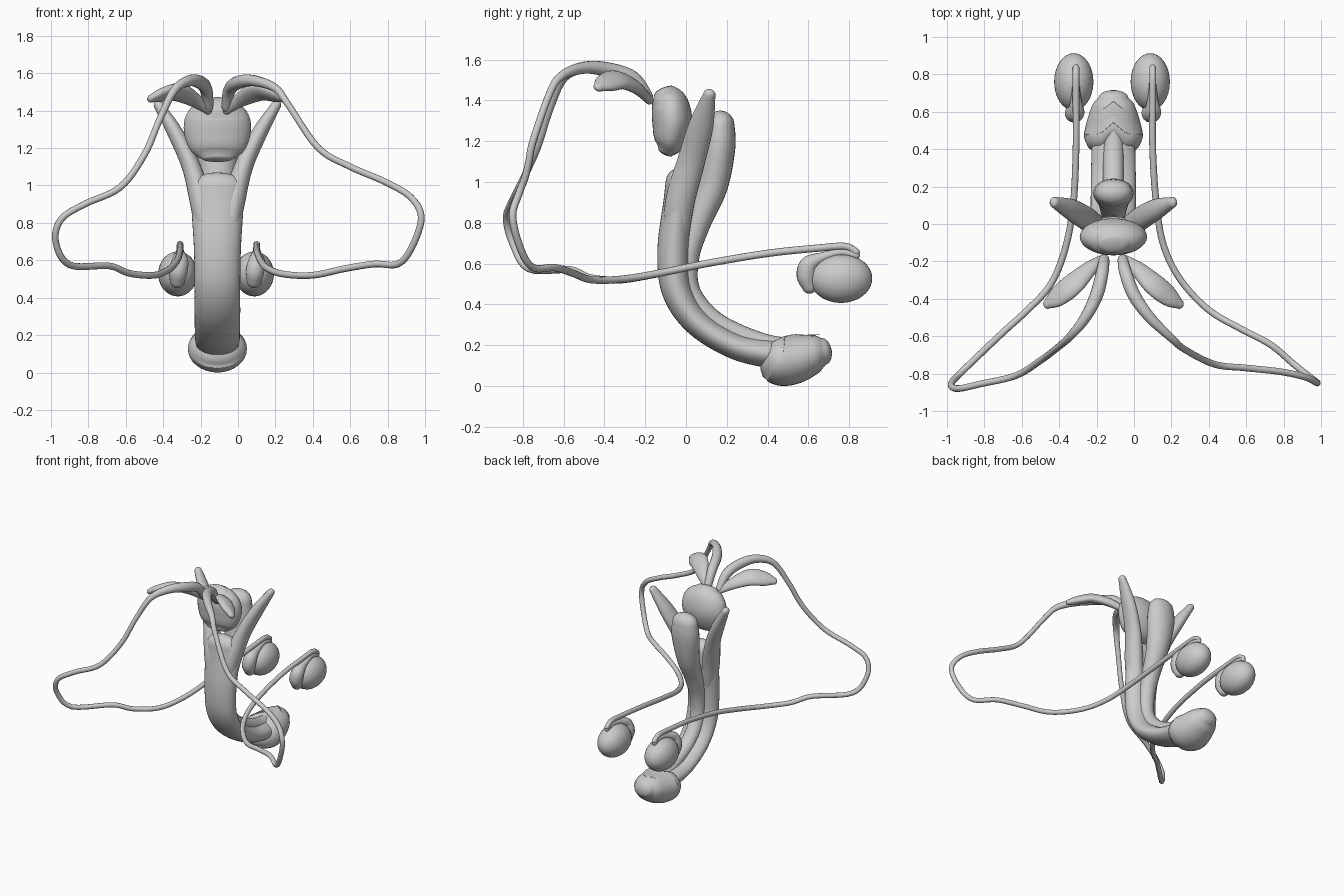
import bpy, bmesh, math
from mathutils import Vector

CX = -0.11  # plane of symmetry


def spline(pts, steps):
    """Catmull-Rom interpolation of tuples of any length."""
    out, n = [], len(pts)
    for i in range(n - 1):
        p0, p1, p2, p3 = (pts[max(i - 1, 0)], pts[i], pts[i + 1], pts[min(i + 2, n - 1)])
        for s in range(steps):
            t = s / steps
            out.append([0.5 * (2 * b + (c - a) * t + (2 * a - 5 * b + 4 * c - d) * t * t
                               + (3 * b - a - 3 * c + d) * t ** 3)
                        for a, b, c, d in zip(p0, p1, p2, p3)])
    out.append(list(pts[-1]))
    return out


def sweep(name, pts, sides=24, steps=6, cap=1.0, edit=None):
    """Loft ellipses (x, y, z, half width, half depth) along a path with rounded ends."""
    rows = spline(pts, steps)
    pos = [Vector(r[:3]) for r in rows]
    rad = [(r[3], r[4]) for r in rows]
    side, rings = Vector((1, 0, 0)), []
    for i, p in enumerate(pos):
        tan = (pos[min(i + 1, len(pos) - 1)] - pos[max(i - 1, 0)]).normalized()
        side = (side - tan * side.dot(tan)).normalized()
        up = tan.cross(side)
        a, b = rad[i]
        ends = [(0, 1)]
        caps = [(math.sin(q) * min(a, b) * cap, math.cos(q)) for q in (0.4, 0.8, 1.2, 1.5)]
        if i == 0:
            ends = [(-o, s) for o, s in reversed(caps)] + ends
        if i == len(pos) - 1:
            ends = ends + caps
        for off, s in ends:
            rings.append([p + tan * off + side * (a * s * math.cos(k * math.tau / sides))
                          + up * (b * s * math.sin(k * math.tau / sides)) for k in range(sides)])
    bm = bmesh.new()
    vr = [[bm.verts.new(edit(v) if edit else v) for v in ring] for ring in rings]
    for r, q in zip(vr, vr[1:]):
        for k in range(sides):
            j = (k + 1) % sides
            bm.faces.new((r[k], r[j], q[j], q[k]))
    bm.faces.new(vr[0])
    bm.faces.new(vr[-1])
    bmesh.ops.recalc_face_normals(bm, faces=bm.faces)
    return finish(name, bm)


def finish(name, bm):
    me = bpy.data.meshes.new(name)
    bm.to_mesh(me)
    bm.free()
    me.polygons.foreach_set("use_smooth", [True] * len(me.polygons))
    ob = bpy.data.objects.new(name, me)
    bpy.context.collection.objects.link(ob)
    return ob


def mid(pts):
    return [(CX,) + p for p in pts]


# Main shaft
sweep("shaft", mid([(-.03, 1.0, .14, .07), (-.035, .9, .14, .076), (-.06, .67, .126, .08),
                    (-.045, .47, .122, .075), (.055, .31, .122, .066), (.24, .195, .12, .064),
                    (.43, .155, .115, .07), (.55, .15, .1, .07)]), 32)

# Inner column with its upper bulb
sweep("inner_column", mid([(.168, 1.28, .1, .07), (.163, 1.17, .108, .079), (.13, .98, .085, .075),
                           (.06, .8, .066, .062), (.01, .63, .058, .055), (.02, .46, .055, .052),
                           (.15, .31, .055, .05), (.37, .21, .055, .05), (.52, .185, .055, .05)]))


# Cap at the lower end, notched on its upper rim
def notch(v):
    w = max(0, 1 - abs(v.x - CX) / .07)
    if v.z > .17 and v.y < .6:
        v.y += .06 * w * min(1, (v.z - .17) / .06)
    return v


sweep("end_cap", mid([(.445, .137, .15, .12), (.475, .127, .158, .127), (.53, .132, .147, .122),
                      (.59, .148, .13, .108), (.64, .163, .11, .09), (.675, .17, .08, .066)]),
      32, cap=.6, edit=notch)

# Upper gland
sweep("upper_gland", mid([(-.1, 1.145, .085, .038), (-.085, 1.18, .137, .068), (-.075, 1.23, .165, .087),
                          (-.068, 1.3, .18, .098), (-.077, 1.37, .17, .093),
                          (-.095, 1.42, .132, .076), (-.105, 1.445, .085, .055)]), 32, cap=.35)

# Paired wings and lobes, mirrored about the middle
for s, label in ((1, "right"), (-1, "left")):
    def pair(pts):
        return [(CX + s * p[0],) + p[1:] for p in pts]
    sweep("wing_" + label, pair([(.05, -.055, .68, .05, .06), (.085, -.03, .9, .06, .072),
                                 (.14, .025, 1.1, .05, .068), (.225, .075, 1.28, .042, .06),
                                 (.315, .115, 1.43, .026, .03)]))
    sweep("lobe_" + label, pair([(.05, -.18, 1.4, .02, .02), (.13, -.24, 1.46, .045, .03),
                                 (.22, -.325, 1.5, .066, .034), (.3, -.39, 1.485, .058, .03),
                                 (.355, -.43, 1.465, .026, .02)]))

# Long looping ducts (swollen near the gland)
loops = {
    "right": [(-.06, -.19, 1.42), (-.045, -.26, 1.51), (0, -.38, 1.55), (.085, -.5, 1.56),
              (.2, -.61, 1.52), (.27, -.67, 1.43), (.43, -.75, 1.2), (.6, -.77, 1.1),
              (.785, -.79, 1.02), (.92, -.82, .94), (.98, -.85, .83), (.93, -.81, .67),
              (.855, -.75, .58), (.73, -.645, .58), (.57, -.56, .555), (.4, -.46, .52),
              (.25, -.3, .525), (.16, -.12, .555), (.12, .1, .6), (.1, .4, .65)],
    "left": [(-.16, -.19, 1.42), (-.17, -.26, 1.51), (-.2, -.38, 1.55), (-.26, -.5, 1.56),
             (-.34, -.6, 1.51), (-.42, -.67, 1.35), (-.5, -.73, 1.165), (-.63, -.81, .99),
             (-.82, -.855, .9), (-.945, -.88, .82), (-.975, -.85, .7), (-.9, -.77, .575),
             (-.69, -.57, .57), (-.58, -.47, .53), (-.45, -.33, .52), (-.37, -.14, .55),
             (-.325, .1, .6), (-.31, .4, .65)],
}
swell = [.028, .034, .036, .03, .022]
for label, path in loops.items():
    x = path[-1][0]
    path = path + [(x, .65, .676), (x, .78, .684), (x, .835, .655)]
    sweep("duct_" + label, [p + (swell[i] if i < 5 else .018,) * 2 for i, p in enumerate(path)], 12)

    # Oval gland at the duct's end
    bm = bmesh.new()
    bmesh.ops.create_uvsphere(bm, u_segments=32, v_segments=20, radius=1)
    for v in bm.verts:
        v.co = Vector((v.co.x * .105, v.co.y * .153, v.co.z * .12))
    ob = finish("oval_gland_" + label, bm)
    ob.location = (.087 if x > 0 else -.322, .76, .527)

    # Coiled tube hugging the oval gland
    sweep("coil_" + label, [(x, .835, .64, .018, .018), (x, .76, .655, .018, .018),
                            (x, .67, .63, .028, .026), (x, .605, .595, .045, .045),
                            (x - .01, .592, .54, .05, .05), (x - .015, .605, .49, .04, .038)], 16)
